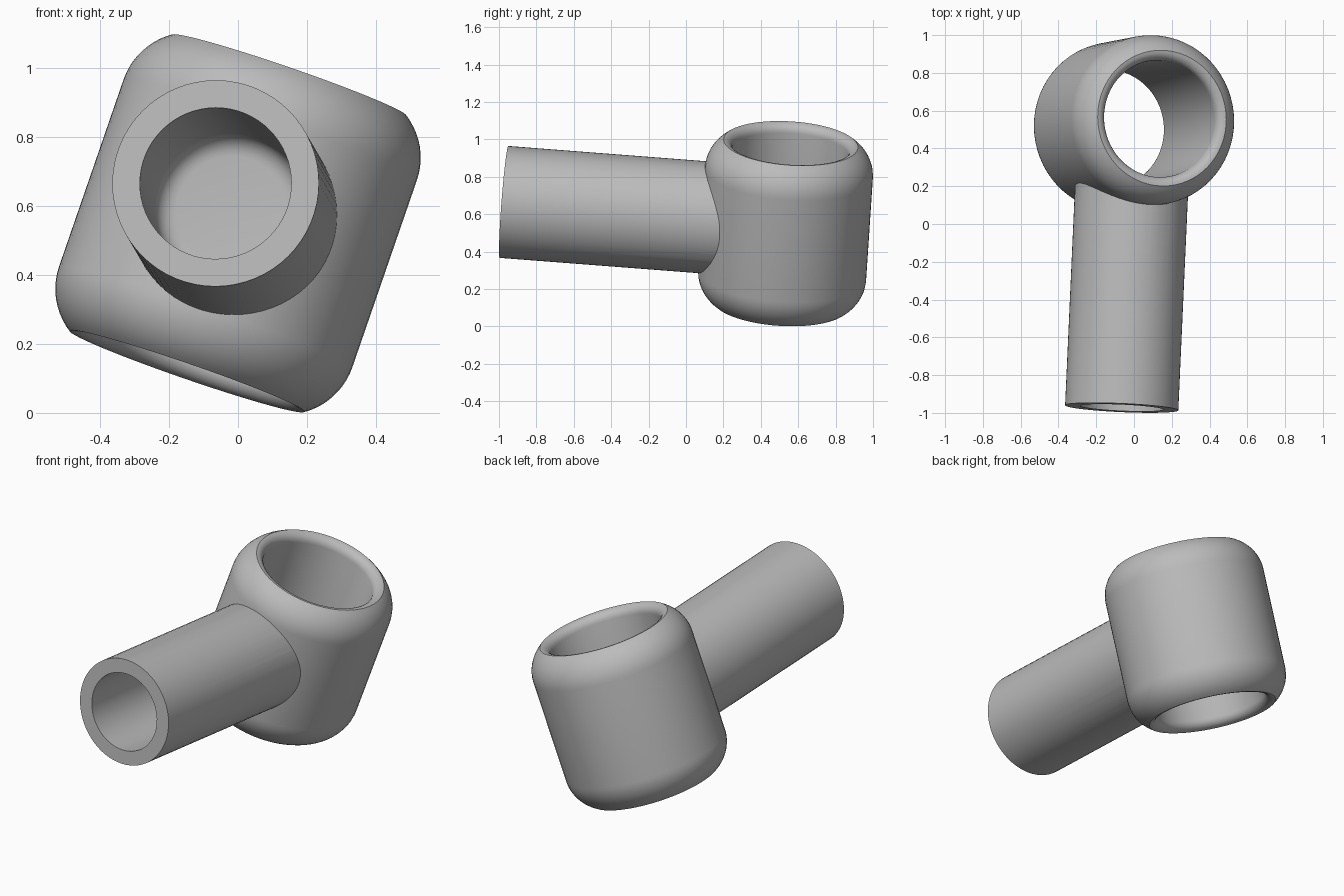
import bpy, math
from mathutils import Vector

if "Cube" in bpy.data.objects:
    bpy.data.objects.remove(bpy.data.objects["Cube"])

grey = bpy.data.materials.new("plain grey")
grey.use_nodes = True
GREY = (0.5, 0.5, 0.5, 1)
grey.diffuse_color = GREY
grey.node_tree.nodes["Principled BSDF"].inputs["Base Color"].default_value = GREY


def arc(r, a, radius, start, end, steps):
    """Profile points (radius, height) on an arc, angles in degrees."""
    angles = [math.radians(start + (end - start) * i / steps) for i in range(steps + 1)]
    return [(r + radius * math.cos(t), a + radius * math.sin(t)) for t in angles]


def lathe(name, profile, centre, axis, closed=False, sides=64):
    """Turn a profile about the axis; points on the axis become poles."""
    verts, rings, faces = [], [], []
    for r, h in profile:
        count = 1 if r < 1e-5 else sides
        rings.append([len(verts) + k for k in range(count)])
        for k in range(count):
            t = math.tau * k / sides
            verts.append((r * math.cos(t), r * math.sin(t), h))
    pairs = list(zip(rings, rings[1:] + rings[:1]))
    for low, high in pairs if closed else pairs[:-1]:
        for k in range(sides):
            n = (k + 1) % sides
            quad = [low[k % len(low)], low[n % len(low)],
                    high[n % len(high)], high[k % len(high)]]
            face = list(dict.fromkeys(quad))
            if len(face) > 2:
                faces.append(face)
    mesh = bpy.data.meshes.new(name)
    mesh.from_pydata(verts, [], faces)
    mesh.materials.append(grey)
    obj = bpy.data.objects.new(name, mesh)
    bpy.context.collection.objects.link(obj)
    obj.location = centre
    obj.rotation_mode = 'QUATERNION'
    obj.rotation_quaternion = Vector(axis).to_track_quat('Z', 'Y')
    return obj


def smooth(obj):
    bpy.ops.object.select_all(action='DESELECT')
    obj.select_set(True)
    bpy.context.view_layer.objects.active = obj
    bpy.ops.object.shade_smooth_by_angle(angle=math.radians(32))


# Socket ring: rounded shoulders outside, small rounded lip into the bore
RING_CENTRE, RING_AXIS = (0, 0.532, 0.55), (0.345, 0.066, 1)
HALF, OUTER, BORE, SHOULDER, LIP = 0.455, 0.45, 0.31, 0.2, 0.05
turn = math.degrees(math.acos(1 - 0.09 / SHOULDER))
start = HALF - SHOULDER * math.sin(math.radians(turn))
upper = arc(OUTER - SHOULDER, start, SHOULDER, 0, turn, 10)
upper += arc(BORE + LIP, HALF - LIP, LIP, 90, 180, 6)[1:]
lower = [(r, -a) for r, a in reversed(upper)]
ring = lathe("socket_ring", lower + upper, RING_CENTRE, RING_AXIS, closed=True)

# Stem tube: blind bore with a filleted floor
FLOOR, FILLET, STEM_BORE = 1.04, 0.06, 0.22
bore = [(STEM_BORE, 0)] + arc(STEM_BORE - FILLET, FLOOR - FILLET, FILLET, 0, 90, 6)
profile = [(0, 1.35), (0.3, 1.35), (0.3, 0)] + bore + [(0, FLOOR)]
stem = lathe("stem_tube", profile, (-0.065, -0.973, 0.666), (0.045, 1, -0.077))

# Trim the stem inside the ring wall so the ring's bore stays clear
cutter = lathe("stem_cutter", [(0, -0.7), (0.38, -0.7), (0.38, 0.7), (0, 0.7)],
               RING_CENTRE, RING_AXIS)
cutter.hide_render = True
for obj in (ring, stem, cutter):
    import bmesh
    bm = bmesh.new()
    bm.from_mesh(obj.data)
    bmesh.ops.recalc_face_normals(bm, faces=bm.faces)
    bm.to_mesh(obj.data)
    bm.free()
trim = stem.modifiers.new("trim", 'BOOLEAN')
trim.operation, trim.solver, trim.object = 'DIFFERENCE', 'EXACT', cutter
bpy.ops.object.select_all(action='DESELECT')
bpy.context.view_layer.objects.active = stem
stem.select_set(True)
bpy.ops.object.modifier_apply(modifier="trim")
bpy.data.objects.remove(cutter)

for obj in (ring, stem):
    smooth(obj)
